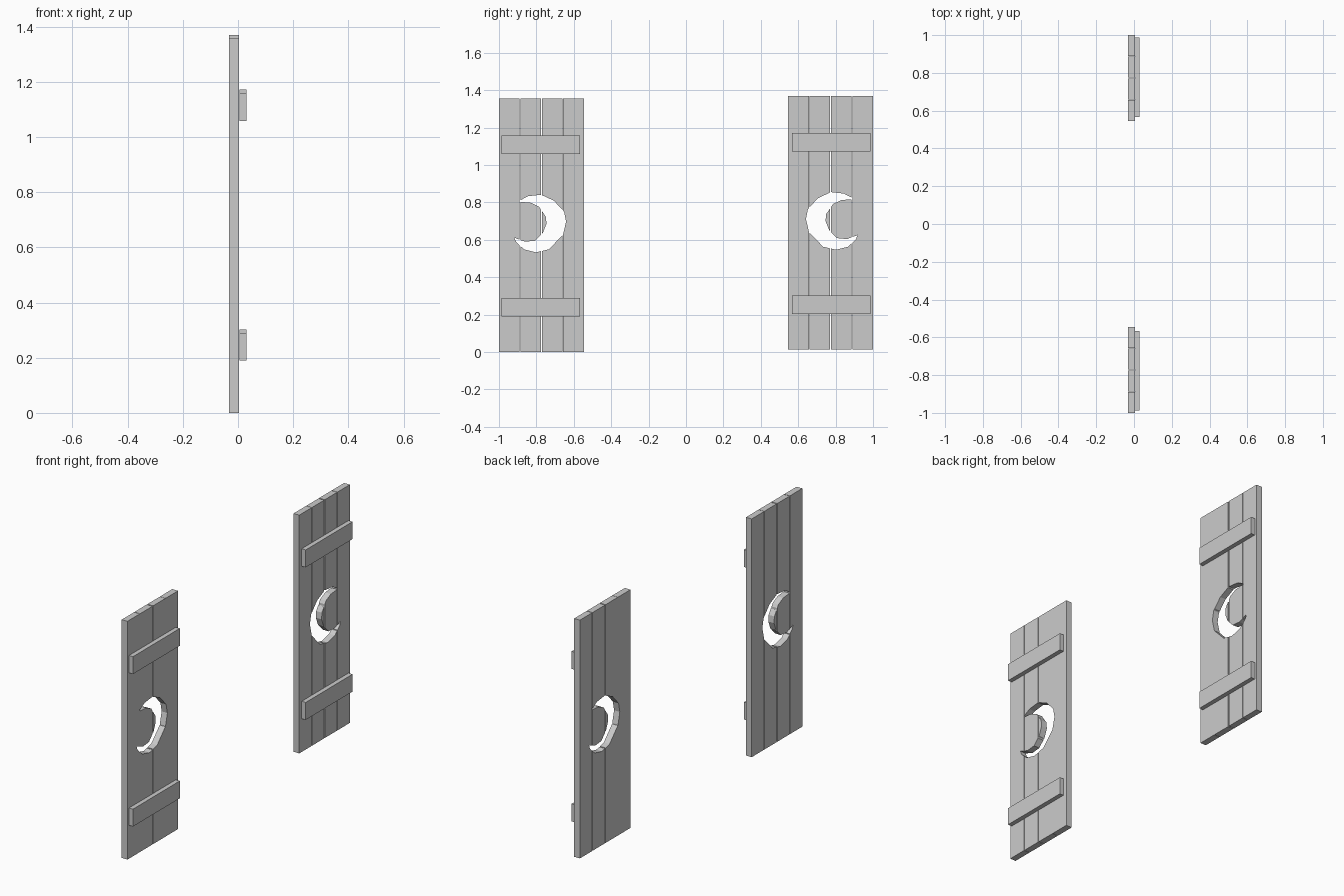
import bpy, bmesh

if "Cube" in bpy.data.objects:
    bpy.data.objects.remove(bpy.data.objects["Cube"])

# Crescent outline (distance from centre line, height)
MOON = [(0.886, 0.811), (0.845, 0.833), (0.775, 0.841), (0.706, 0.809), (0.652, 0.750),
        (0.641, 0.697), (0.658, 0.627), (0.733, 0.549), (0.802, 0.533), (0.866, 0.549),
        (0.909, 0.589), (0.917, 0.611), (0.861, 0.590), (0.807, 0.595), (0.765, 0.638),
        (0.746, 0.686), (0.749, 0.723), (0.786, 0.777), (0.829, 0.798), (0.886, 0.803)]
BOARDS = [(0.545, 0.657), (0.659, 0.769), (0.775, 0.886), (0.889, 1.0)]
BATTENS = [(0.190, 0.289), (1.058, 1.157)]


def prism(name, outline, x0, x1, side, dz):
    """Extrude a (y, z) outline along x, mirrored to the given side."""
    bm = bmesh.new()
    face = bm.faces.new([bm.verts.new((x0, side * y, z + dz)) for y, z in outline])
    res = bmesh.ops.extrude_face_region(bm, geom=[face])
    for v in res["geom"]:
        if isinstance(v, bmesh.types.BMVert):
            v.co.x = x1
    bmesh.ops.recalc_face_normals(bm, faces=bm.faces)
    mesh = bpy.data.meshes.new(name)
    bm.to_mesh(mesh)
    bm.free()
    ob = bpy.data.objects.new(name, mesh)
    bpy.context.collection.objects.link(ob)
    return ob


def rect(y0, y1, z0, z1):
    return [(y0, z0), (y1, z0), (y1, z1), (y0, z1)]


for label, side, dz in (("left", -1, 0.0), ("right", 1, 0.014)):
    # Moon-shaped cutter
    cutter = prism(f"{label}_moon_cutter", MOON, -0.2, 0.2, side, dz)
    cutter.hide_render = True
    cutter.hide_viewport = True
    # Vertical boards with the moon cut through
    for i, (y0, y1) in enumerate(BOARDS):
        board = prism(f"{label}_board_{i + 1}", rect(y0, y1, 0, 1.356), -0.032, 0.004, side, dz)
        cut = board.modifiers.new("moon", "BOOLEAN")
        cut.operation = "DIFFERENCE"
        cut.solver = "EXACT"
        cut.object = cutter
    # Horizontal battens
    for i, (z0, z1) in enumerate(BATTENS):
        prism(f"{label}_batten_{i + 1}", rect(0.566, 0.987, z0, z1), 0.005, 0.03, side, dz)
